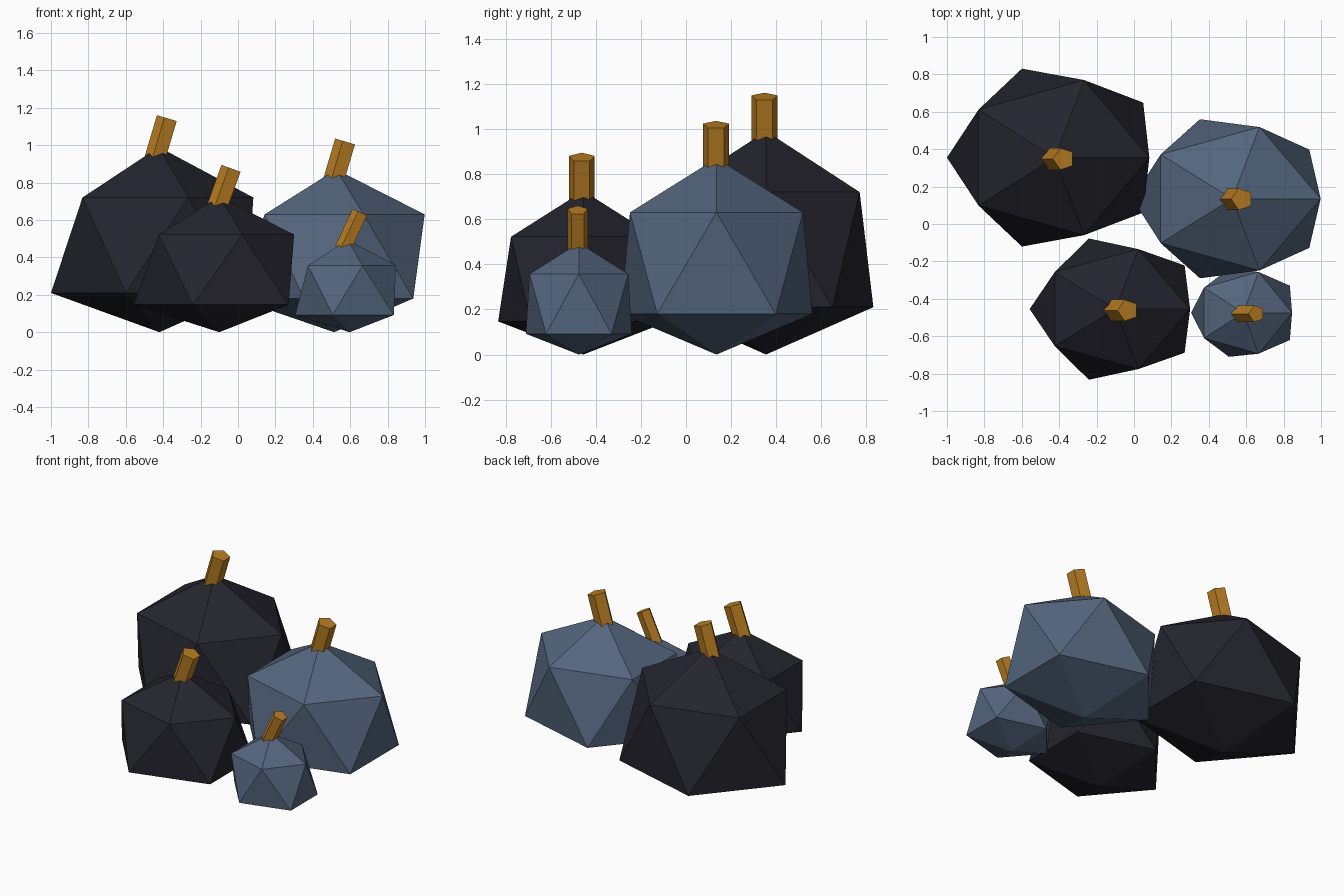
import bpy, bmesh
from math import cos, sin, pi, radians
from mathutils import Matrix, Vector

cube = bpy.data.objects.get("Cube")
if cube:
    bpy.data.objects.remove(cube, do_unlink=True)


def material(name, rgb):
    mat = bpy.data.materials.new(name)
    mat.use_nodes = True
    mat.diffuse_color = (*rgb, 1)
    mat.node_tree.nodes["Principled BSDF"].inputs["Base Color"].default_value = (*rgb, 1)
    return mat


dark = material("dark skin", (0.018, 0.018, 0.027))
blue = material("blue skin", (0.088, 0.13, 0.205))
amber = material("amber stalk", (0.48, 0.205, 0.016))


def finish(bm, name, mat):
    bmesh.ops.recalc_face_normals(bm, faces=bm.faces)
    mesh = bpy.data.meshes.new(name)
    bm.to_mesh(mesh)
    bm.free()
    mesh.materials.append(mat)
    obj = bpy.data.objects.new(name, mesh)
    bpy.context.collection.objects.link(obj)
    return obj


def ring(bm, x, y, z, rx, ry, start):
    angles = [start + i * 2 * pi / 5 for i in range(5)]
    return [bm.verts.new((x + rx * cos(a), y + ry * sin(a), z)) for a in angles]


# Twenty-sided fruit body: two staggered pentagon rings between two poles
def body(name, mat, y, low, high, apex):
    bm = bmesh.new()
    lower = ring(bm, low[0], y, low[1], low[2], low[3], pi / 5)
    upper = ring(bm, high[0], y, high[1], high[2], high[3], 0)
    bottom = bm.verts.new((low[0], y, 0))
    top = bm.verts.new((high[0], y, apex))
    for i in range(5):
        j = (i + 1) % 5
        bm.faces.new((bottom, lower[j], lower[i]))
        bm.faces.new((top, upper[i], upper[j]))
        bm.faces.new((upper[i], lower[i], upper[j]))
        bm.faces.new((lower[i], lower[j], upper[j]))
    finish(bm, name, mat)


# Five-sided stalk leaning toward +x, placed by the centre of its top
def stalk(name, tip, radius, length, lean):
    bm = bmesh.new()
    bmesh.ops.create_cone(bm, cap_ends=True, segments=5, radius1=radius,
                          radius2=radius, depth=length)
    # Turn the prism so that one edge points to -x
    corner = next(v.co for v in bm.verts)
    turn = Matrix.Rotation(pi - Vector((corner.x, corner.y, 0)).to_2d().angle_signed(Vector((1, 0))), 4, 'Z')
    drop = Matrix.Translation((0, 0, -length / 2))
    tilt = Matrix.Rotation(radians(lean), 4, 'Y')
    bm.transform(Matrix.Translation(tip) @ tilt @ drop @ turn)
    finish(bm, name, amber)


# Each ring: centre x, height, x radius, y radius
body("large_dark_fruit", dark, 0.355, (-0.42, 0.21, 0.58, 0.5),
     (-0.423, 0.72, 0.505, 0.436), 0.99)
body("small_dark_fruit", dark, -0.455, (-0.1, 0.147, 0.458, 0.397),
     (-0.1, 0.522, 0.4, 0.337), 0.725)
body("large_blue_fruit", blue, 0.135, (0.514, 0.18, 0.523, 0.447),
     (0.525, 0.63, 0.473, 0.403), 0.87)
body("small_blue_fruit", blue, -0.475, (0.597, 0.092, 0.292, 0.247),
     (0.585, 0.357, 0.26, 0.23), 0.495)

stalk("large_dark_stalk", (-0.375, 0.348, 1.143), 0.061, 0.24, 16.5)
stalk("small_dark_stalk", (-0.032, -0.462, 0.874), 0.06, 0.24, 20)
stalk("large_blue_stalk", (0.578, 0.133, 1.018), 0.061, 0.24, 16.5)
stalk("small_blue_stalk", (0.655, -0.48, 0.64), 0.047, 0.22, 25)
